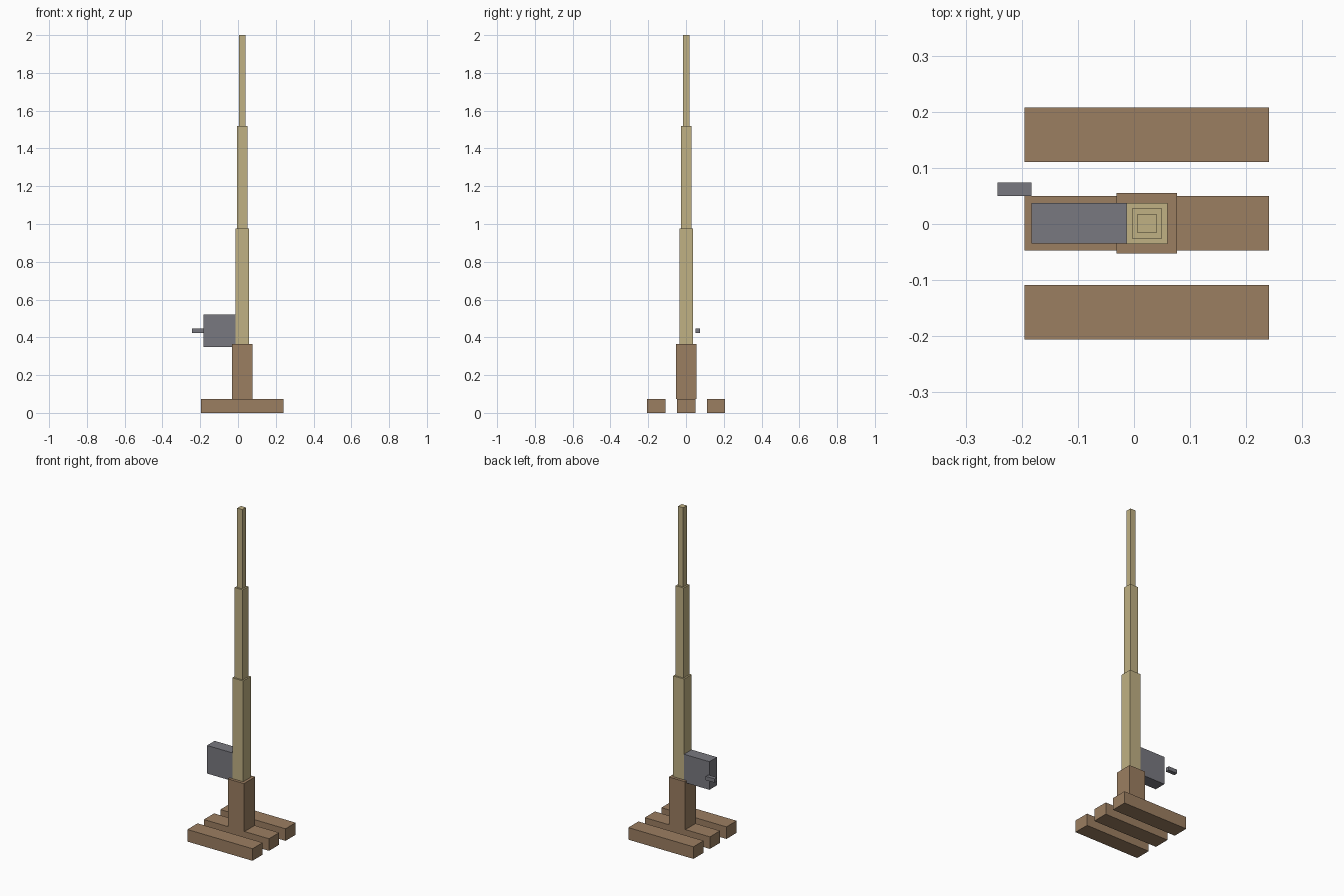
import bpy

old = bpy.data.objects.get("Cube")
if old:
    bpy.data.objects.remove(old, do_unlink=True)


def material(name, rgb):
    mat = bpy.data.materials.new(name)
    mat.use_nodes = True
    mat.diffuse_color = (*rgb, 1)
    mat.node_tree.nodes["Principled BSDF"].inputs["Base Color"].default_value = (*rgb, 1)
    return mat


brown = material("brown wood", (0.33, 0.21, 0.12))
tan = material("pale tan", (0.53, 0.44, 0.23))
grey = material("steel grey", (0.19, 0.19, 0.215))


def box(name, low, high, mat):
    """Box spanning two opposite corners."""
    centre = [(a + b) / 2 for a, b in zip(low, high)]
    bpy.ops.mesh.primitive_cube_add(size=1, location=centre)
    obj = bpy.context.object
    obj.name = name
    obj.scale = [b - a for a, b in zip(low, high)]
    bpy.ops.object.transform_apply(location=False, rotation=False, scale=True)
    obj.data.materials.append(mat)
    return obj


AXIS_X, AXIS_Y = 0.023, 0.001


def column(name, width, bottom, top, mat):
    """Square section standing on the mast axis."""
    h = width / 2
    return box(name, (AXIS_X - h, AXIS_Y - h, bottom), (AXIS_X + h, AXIS_Y + h, top), mat)


# Three parallel base beams
for name, y in (("front", -0.157), ("middle", AXIS_Y), ("back", 0.159)):
    box(name + "_base_beam", (-0.195, y - 0.0485, 0), (0.241, y + 0.0485, 0.073), brown)

# Post and stepped mast
column("post", 0.108, 0.073, 0.365, brown)
column("lower_mast", 0.073, 0.365, 0.975, tan)
column("middle_mast", 0.054, 0.975, 1.52, tan)
column("upper_mast", 0.034, 1.52, 2.0, tan)

# Side housing and its detached crank handle
box("side_housing", (-0.183, -0.035, 0.35), (-0.0135, 0.0375, 0.52), grey)
box("crank_handle", (-0.243, 0.05, 0.423), (-0.183, 0.074, 0.446), grey)
